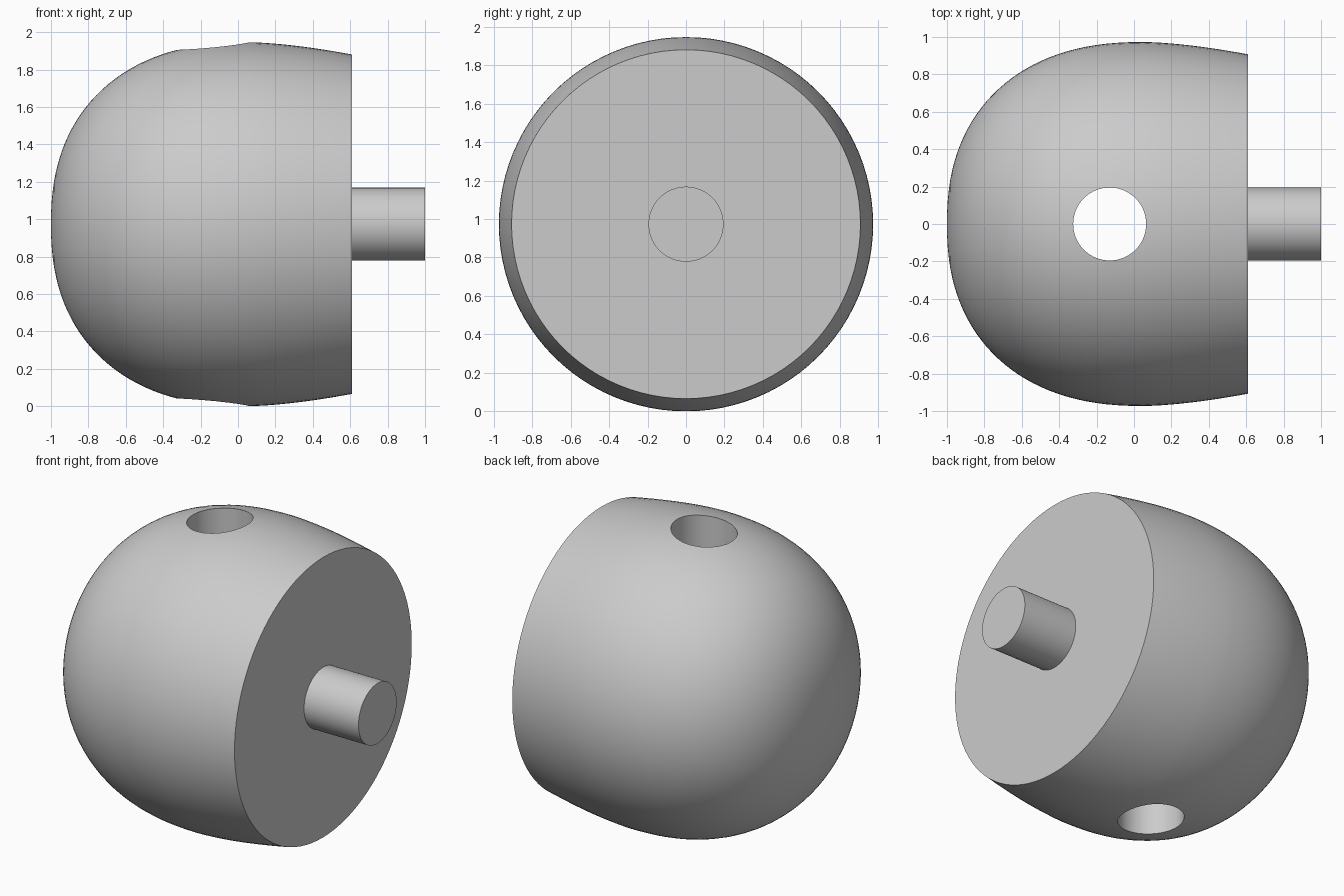
import bpy, bmesh, math
from mathutils import Matrix

cube = bpy.data.objects.get("Cube")
if cube:
    bpy.data.objects.remove(cube)

grey = bpy.data.materials.new("plain grey")
grey.use_nodes = True
colour = (0.6, 0.6, 0.6, 1)
grey.diffuse_color = colour
grey.node_tree.nodes["Principled BSDF"].inputs["Base Color"].default_value = colour

MID_Z = 0.973      # height of the long axis
WIDEST_X = 0.05    # where the body is widest
FACE_X = 0.61      # flat end of the body
RADIUS = 0.973
FACE_RADIUS = 0.907
PIN_RADIUS = 0.195
SIDES = 96


def add_lathe(name, profile):
    """Revolve (x, radius) points about the long axis, capping open ends."""
    bm = bmesh.new()
    rings = []
    for x, r in profile:
        if r < 1e-5:
            rings.append([bm.verts.new((x, 0, MID_Z))] * SIDES)
            continue
        angles = [math.tau * i / SIDES for i in range(SIDES)]
        rings.append([bm.verts.new((x, r * math.cos(a), MID_Z + r * math.sin(a)))
                      for a in angles])
    for a, b in zip(rings, rings[1:]):
        for i in range(SIDES):
            j = (i + 1) % SIDES
            bm.faces.new(dict.fromkeys((a[i], a[j], b[j], b[i])))
    for ring in (rings[0], rings[-1]):
        if ring[0] != ring[1]:
            bm.faces.new(ring)
    bmesh.ops.recalc_face_normals(bm, faces=bm.faces)
    mesh = bpy.data.meshes.new(name)
    bm.to_mesh(mesh)
    bm.free()
    obj = bpy.data.objects.new(name, mesh)
    bpy.context.collection.objects.link(obj)
    mesh.materials.append(grey)
    return obj


def smooth(obj):
    bpy.ops.object.select_all(action="DESELECT")
    obj.select_set(True)
    bpy.context.view_layer.objects.active = obj
    bpy.ops.object.shade_smooth_by_angle(angle=math.radians(30))


# Body: full rounded nose, then a gentle taper to the flat end
FULLNESS = 2.3
profile = []
for i in range(33):
    t = math.pi / 2 * i / 32
    profile.append((WIDEST_X - (1 + WIDEST_X) * max(math.cos(t), 0) ** (2 / FULLNESS),
                    RADIUS * math.sin(t) ** (2 / FULLNESS)))
for i in range(1, 13):
    u = i / 12
    profile.append((WIDEST_X + (FACE_X - WIDEST_X) * u,
                    RADIUS - (RADIUS - FACE_RADIUS) * u ** 1.6))
body = add_lathe("body", profile)

# Vertical hole straight through the body
bpy.ops.mesh.primitive_cylinder_add(vertices=64, radius=PIN_RADIUS, depth=3,
                                    location=(-0.13, 0, MID_Z))
cutter = bpy.context.object
cutter.name = "hole_cutter"
cutter.data.materials.append(grey)
cut = body.modifiers.new("through_hole", "BOOLEAN")
cut.operation = "DIFFERENCE"
cut.solver = "EXACT"
cut.object = cutter
bpy.ops.object.select_all(action="DESELECT")
body.select_set(True)
bpy.context.view_layer.objects.active = body
bpy.ops.object.modifier_apply(modifier=cut.name)
bpy.data.objects.remove(cutter)
smooth(body)

# Pin standing out of the flat end
pin = add_lathe("pin", [(FACE_X, PIN_RADIUS), (1.0, PIN_RADIUS)])
smooth(pin)
